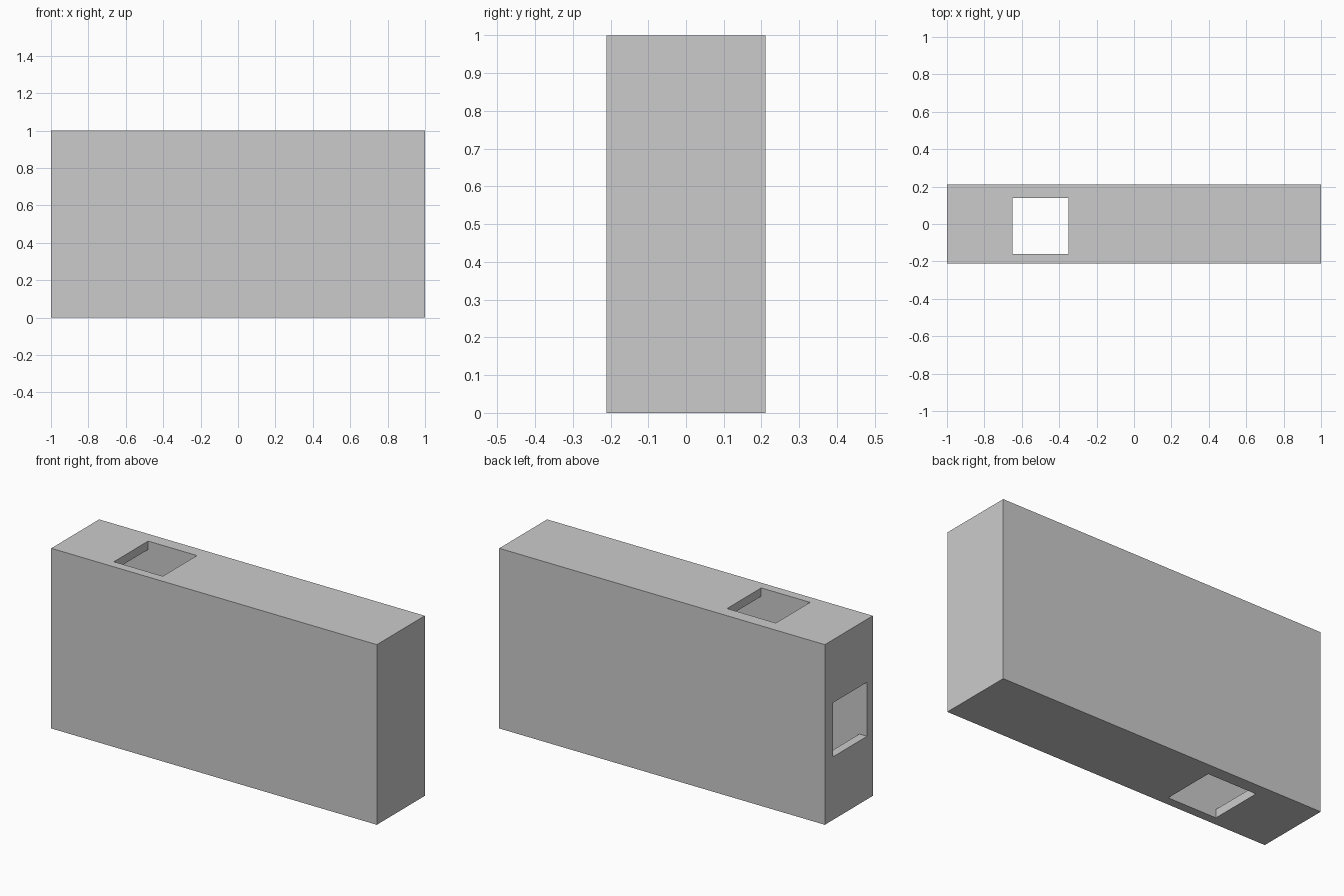
import bpy
import bmesh

if "Cube" in bpy.data.objects:
    bpy.data.objects.remove(bpy.data.objects["Cube"])

HALF_X, HALF_Y, HEIGHT = 1.0, 0.21, 1.0
WALL = 0.047
Y_FRONT, Y_BACK = -0.16, 0.14   # cavity and openings share this depth


def prism(name, outline, y0, y1):
    """Extrude an (x, z) outline along y."""
    bm = bmesh.new()
    face = bm.faces.new([bm.verts.new((x, y0, z)) for x, z in outline])
    out = bmesh.ops.extrude_face_region(bm, geom=[face])
    verts = [g for g in out["geom"] if isinstance(g, bmesh.types.BMVert)]
    bmesh.ops.translate(bm, verts=verts, vec=(0, y1 - y0, 0))
    bmesh.ops.recalc_face_normals(bm, faces=bm.faces)
    mesh = bpy.data.meshes.new(name)
    bm.to_mesh(mesh)
    bm.free()
    obj = bpy.data.objects.new(name, mesh)
    bpy.context.collection.objects.link(obj)
    return obj


# Outer wall block
wall = prism("hollow_wall", [(-HALF_X, 0), (HALF_X, 0), (HALF_X, HEIGHT), (-HALF_X, HEIGHT)],
             -HALF_Y, HALF_Y)

# Inner cavity with square openings through the bottom, top and left end
l, r, b, t = -HALF_X + WALL, HALF_X - WALL, WALL, HEIGHT - WALL
cavity = prism("cavity_cutter", [
    (l, b), (-0.65, b), (-0.65, -0.1), (-0.35, -0.1), (-0.35, b), (r, b),
    (r, t), (-0.35, t), (-0.35, 1.1), (-0.65, 1.1), (-0.65, t), (l, t),
    (l, 0.65), (-1.1, 0.65), (-1.1, 0.35), (l, 0.35),
], Y_FRONT, Y_BACK)

mod = wall.modifiers.new("hollow", 'BOOLEAN')
mod.operation = 'DIFFERENCE'
mod.solver = 'EXACT'
mod.object = cavity

# Apply the cut and discard the cutter
bpy.context.view_layer.objects.active = wall
wall.select_set(True)
bpy.ops.object.modifier_apply(modifier=mod.name)
bpy.data.objects.remove(cavity)
